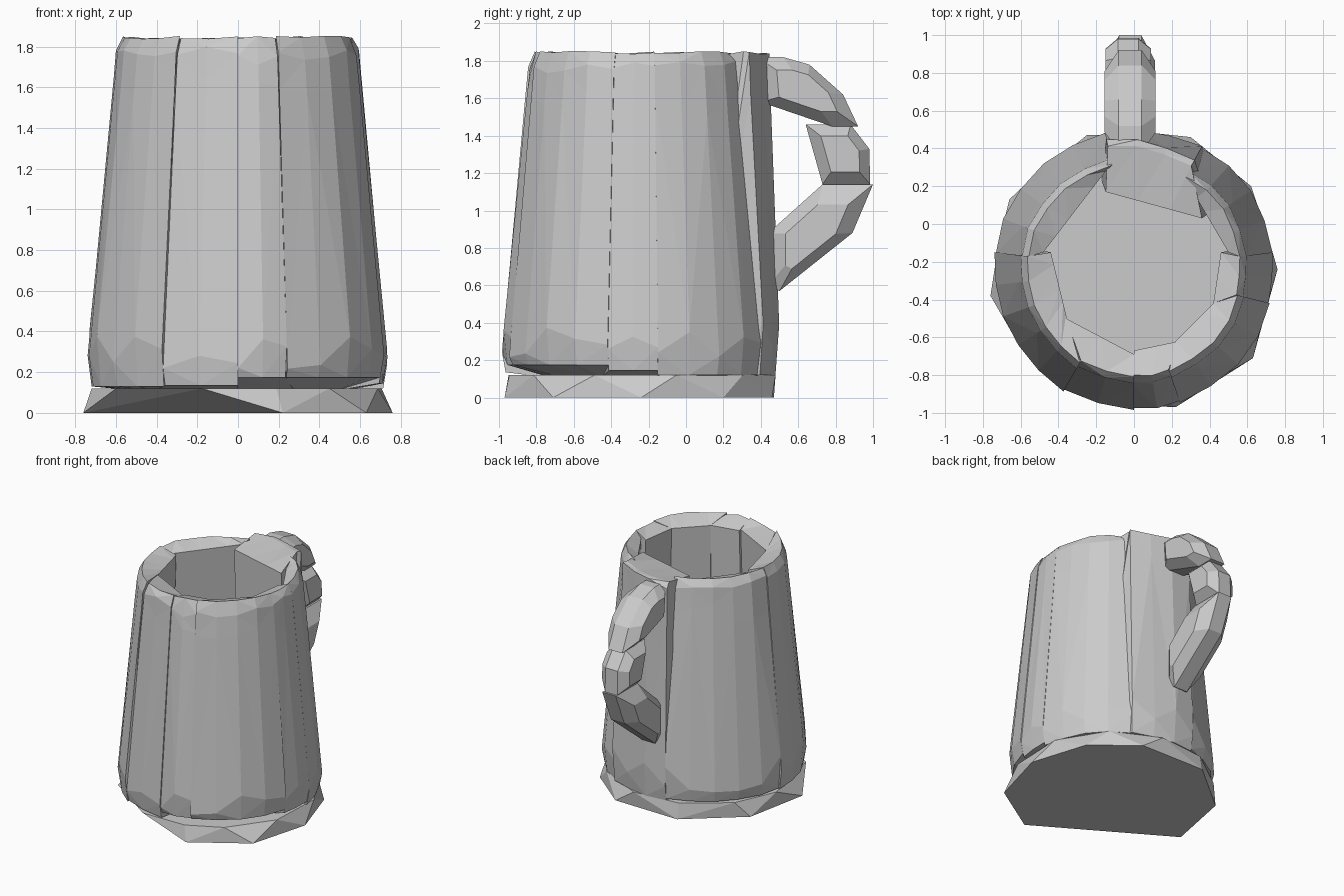
import bpy, bmesh, math, random
from mathutils import Vector

random.seed(4)
if "Cube" in bpy.data.objects:
    bpy.data.objects.remove(bpy.data.objects["Cube"], do_unlink=True)

CY = -0.24                      # centre of the body in y
grey = bpy.data.materials.new("plain grey")
grey.use_nodes = True
GREY = (0.6, 0.6, 0.6, 1)
grey.diffuse_color = GREY
grey.node_tree.nodes["Principled BSDF"].inputs["Base Color"].default_value = GREY


def finish(name, bm):
    bmesh.ops.recalc_face_normals(bm, faces=bm.faces[:])
    mesh = bpy.data.meshes.new(name)
    bm.to_mesh(mesh)
    bm.free()
    mesh.materials.append(grey)
    obj = bpy.data.objects.new(name, mesh)
    bpy.context.collection.objects.link(obj)


def hull(name, points):
    bm = bmesh.new()
    for p in points:
        bm.verts.new(p)
    res = bmesh.ops.convex_hull(bm, input=bm.verts[:])
    junk = {g for g in res["geom_interior"] + res["geom_unused"]
            if isinstance(g, bmesh.types.BMVert)}
    bmesh.ops.delete(bm, geom=list(junk), context="VERTS")
    finish(name, bm)


def polar(deg, r, z):
    a = math.radians(deg)
    return Vector((r * math.cos(a), CY + r * math.sin(a), z))


def stave(name, a0, a1, in0, in1, z0, zb, top=(0.565, 0.565)):
    """One plank: curved worn outside, flat inside, sloping rim."""
    n = max(2, round((a1 - a0) / 14))
    bm = bmesh.new()
    rows = []
    for i in range(n + 1):
        t = i / n
        a = a0 + (a1 - a0) * t
        rt = top[0] + (top[1] - top[0]) * t
        wob = random.uniform(-0.008, 0.008)
        zl = random.uniform(0.2, 0.4)
        zh = random.uniform(1.5, 1.65)
        inner = Vector(in0).lerp(Vector(in1), t)
        wide = Vector((inner.x * 1.15, CY + (inner.y - CY) * 1.15))
        bend = rt + 0.035
        slope = (0.745 - bend) / 1.4
        pts = [polar(a, 0.72 + wob, z0),
               polar(a, 0.74 + wob, zl),
               polar(a, bend + slope * (1.75 - zh) + wob, zh),
               polar(a, bend + wob, zb + random.uniform(-0.03, 0.03)),
               polar(a, rt + wob, 1.845 + wob),
               Vector((inner.x, inner.y, 1.80)),
               Vector((wide.x, wide.y, 0.11))]
        rows.append([bm.verts.new(p) for p in pts])
    for u, v in zip(rows, rows[1:]):
        for k in range(7):
            m = (k + 1) % 7
            bm.faces.new((u[k], v[k], v[m], u[m]))
    bm.faces.new(rows[0])
    bm.faces.new(rows[-1][::-1])
    bmesh.ops.triangulate(bm, faces=bm.faces[:])
    finish(name, bm)


# Planks around the body
stave("front_right_stave", 240, 270, (-0.36, -0.50), (0, -0.69), 0.135, 1.78)
stave("front_stave", 270, 289, (0, -0.67), (0.24, -0.62), 0.175, 1.73)
stave("front_left_stave", 289, 346, (0.22, -0.62), (0.42, -0.42), 0.175, 1.76)
stave("left_stave", 346, 367, (0.42, -0.42), (0.46, -0.15), 0.145, 1.79)
stave("back_left_stave", 367, 421, (0.50, -0.15), (0.33, 0.14), 0.12, 1.79)
stave("handle_stave", 61, 102, (0.36, 0.03), (-0.15, 0.17), 0.12, 1.82, (0.62, 0.67))
stave("back_right_stave", 102, 173, (-0.15, 0.28), (-0.48, -0.15), 0.135, 1.79)
stave("right_stave", 173, 240, (-0.44, -0.15), (-0.36, -0.48), 0.13, 1.78)

# Roughly cut base, its lower corners out of step with the upper ones
lower = [(0.22, -0.97), (0.63, -0.71), (0.76, -0.24), (0.62, 0.2), (0.3, 0.46),
         (-0.25, 0.47), (-0.66, 0.13), (-0.76, -0.38)]
upper = [polar(a, 0.73, 0.12) for a in (15, 48, 80, 110, 142, 170, 215, 256, 285, 308, 340)]
hull("base", [(x, y, 0) for x, y in lower] + upper)


# Handle made of three chunky blocks with worn sides
def block(name, outline, x, half):
    c = sum((Vector(p) for p in outline), Vector((0, 0))) / len(outline)
    pts = []
    for w, s in ((0.45, 1.0), (1.0, 0.6)):
        for side in (-1, 1):
            for p in outline:
                q = c.lerp(Vector(p), s)
                pts.append((x + side * half * w, q.x, q.y))
    hull(name, pts)


block("handle_top", [(0.38, 1.82), (0.52, 1.82), (0.66, 1.78), (0.84, 1.62),
                     (0.92, 1.45), (0.78, 1.45), (0.40, 1.58)], -0.02, 0.135)
block("handle_grip", [(0.64, 1.46), (0.88, 1.46), (0.98, 1.33), (0.985, 1.14),
                      (0.73, 1.14)], -0.03, 0.12)
block("handle_bottom", [(0.44, 0.88), (0.73, 1.14), (1.0, 1.14), (0.89, 0.88),
                        (0.50, 0.57), (0.44, 0.60)], -0.02, 0.13)
